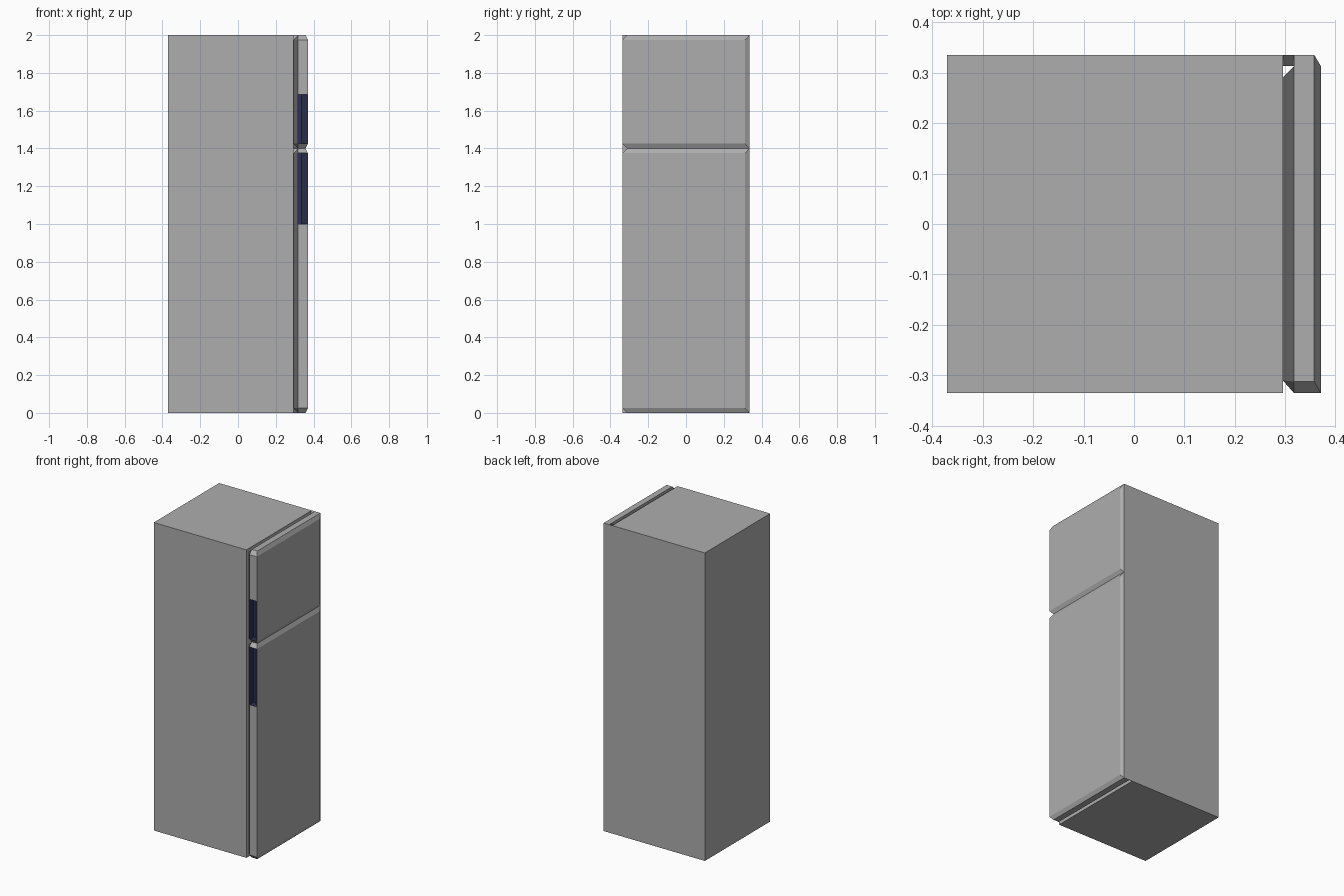
import bpy, bmesh

if "Cube" in bpy.data.objects:
    bpy.data.objects.remove(bpy.data.objects["Cube"])

C = 0.025                      # vertical chamfer of the doors
W = 0.335                      # half width
X0, X1, X2, X3 = 0.295, 0.317, 0.357, 0.37   # body front, door back, chamfer start, door front


def material(name, r, g, b):
    mat = bpy.data.materials.new(name)
    mat.diffuse_color = (r, g, b, 1)
    mat.use_nodes = True
    mat.node_tree.nodes["Principled BSDF"].inputs["Base Color"].default_value = mat.diffuse_color
    return mat


grey = material("body_grey", 0.42, 0.42, 0.42)
dark = material("seal_grey", 0.15, 0.15, 0.15)
blue = material("handle_blue", 0.028, 0.032, 0.085)


def hull(name, points, mat=grey):
    """Convex flat-faced solid around the given points."""
    bm = bmesh.new()
    for p in points:
        bm.verts.new(p)
    bmesh.ops.convex_hull(bm, input=bm.verts)
    bmesh.ops.dissolve_limit(bm, angle_limit=0.001, verts=bm.verts, edges=bm.edges)
    bmesh.ops.recalc_face_normals(bm, faces=bm.faces)
    mesh = bpy.data.meshes.new(name)
    bm.to_mesh(mesh)
    bm.free()
    mesh.materials.append(mat)
    ob = bpy.data.objects.new(name, mesh)
    bpy.context.collection.objects.link(ob)
    return ob


def rect(x, y0, y1, z0, z1):
    return [(x, y, z) for y in (y0, y1) for z in (z0, z1)]


def outline(x, y1, z0, z1):
    """Door section with the corners on the opening side cut off."""
    return rect(x, -W, -W, z0 + C, z1 - C) + rect(x, -0.312, y1, z0, z1)


def door(name, z0, z1, h0, h1):
    # chamfered door slab
    slab = hull(name, outline(X1, W, z0, z1) + outline(X2, W, z0, z1)
                + rect(X3, -W, 0.313, z0 + C, z1 - C))
    # tapered dark seal behind the slab
    hull(name + "_seal", rect(X0, -0.31, 0.29, z0 + C, z1 - C) + outline(X1, 0.313, z0, z1), dark)
    # hinge strip joining door and body
    hull(name + "_hinge", [(x, y, z) for x in (X0, X1)
                           for y, z in ((0.313, z0 + C), (0.313, z1 - C), (W, z0), (W, z1))])
    # blue finger recess in the opening side
    profile = [(0.318, -0.36), (0.318, -0.295), (0.335, -0.295), (0.3685, -W), (0.3685, -0.36)]
    cutter = hull("recess_cutter", [(x, y, z) for x, y in profile for z in (h0, h1)])
    cutter.hide_render = True
    for ob in (slab, cutter):
        ob.data.materials.append(blue)
    for poly in cutter.data.polygons:
        poly.material_index = 1
    mod = slab.modifiers.new("recess", 'BOOLEAN')
    mod.operation = 'DIFFERENCE'
    mod.solver = 'EXACT'
    mod.object = cutter
    bpy.context.view_layer.objects.active = slab
    bpy.ops.object.modifier_apply(modifier=mod.name)
    bpy.data.objects.remove(cutter)


# cabinet
hull("cabinet", rect(-0.37, -W, W, 0, 2) + rect(X0, -W, W, 0, 2))

# doors
door("fridge_door", 0.0, 1.40, 1.0, 1.375)
door("freezer_door", 1.40, 2.0, 1.425, 1.685)
